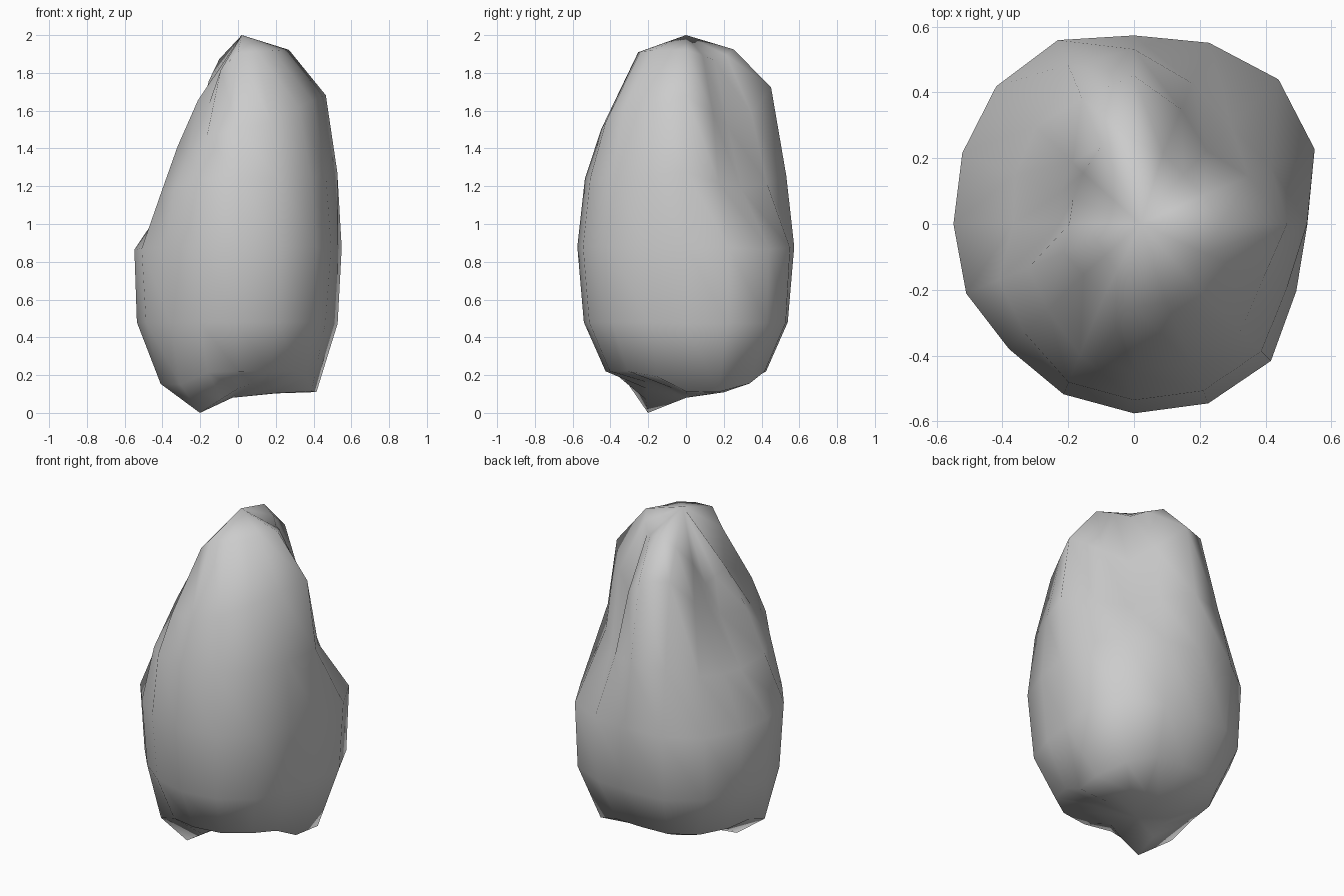
import bpy, bmesh
from math import cos, sin, exp, radians

if "Cube" in bpy.data.objects:
    bpy.data.objects.remove(bpy.data.objects["Cube"])

SEG = 16
# Vertical profile from top to bottom: height, scale of the outline
profile = [(1.92, .44), (1.65, .78), (1.25, .93), (.88, 1), (.48, .94), (.22, .74), (.11, .36)]
# Bulges and flats of the plan outline: angle, width, amount
bulges = [(45, 25, .075), (128, 30, .04), (-8, 22, -.045), (225, 22, -.03), (300, 28, .02)]
# Knocks: angle, width, ring level, level width, push outward, push upward
knocks = [
    (45, 25, 1.2, 1.2, -.19, -.14),    # hollow at back right
    (42, 32, 2, .6, -.06, .02),
    (160, 38, 1.3, 1.1, -.23, -.16),   # cliff on the left
    (195, 50, 0, .7, 0, -.24),         # slope down from the peak
    (140, 30, 0, .5, 0, -.1),
    (248, 60, 1, .6, 0, -.15),         # long front shoulder
    (108, 24, 1, .6, .01, .1),         # back shoulder
    (118, 22, 1.3, .8, -.06, 0),
    (205, 27, 1.5, .9, -.06, -.09),    # left front slope
    (228, 20, .5, .7, -.03, -.1),
    (0, 15, 0, .5, .035, 0),           # ridge beside the peak
    (-2, 18, 1.4, .8, .07, .04),       # upright right flank
    (15, 35, 5, .6, 0, -.11),          # right foot
    (225, 22, 6, .5, .09, -.11),       # left foot
    (215, 25, 5, .5, .03, -.07),
    (305, 35, 6, .5, 0, .05),          # raised underside
]


def near(angle, centre, width):
    """Flat-topped falloff around a direction, in degrees."""
    d = (angle - centre + 180) % 360 - 180
    return exp(-(d / width) ** 4)


def surface_point(level, angle):
    z, scale = profile[level]
    r = scale * (.57 + sum(m * near(angle, c, w) for c, w, m in bulges))
    for c, w, lev, lw, out, up in knocks:
        f = near(angle, c, w) * exp(-((level - lev) / lw) ** 2)
        r += out * f
        z += up * f
    a = radians(angle)
    return r * cos(a), r * sin(a), max(z, 0)


# Rings of the boulder
bm = bmesh.new()
rings = [[bm.verts.new(surface_point(k, 360 * i / SEG)) for i in range(SEG)]
         for k in range(len(profile))]
peak = bm.verts.new((.02, 0, 2))
base = bm.verts.new((-.03, 0, .08))

# Skin between rings, closed by the peak and the underside
for i in range(SEG):
    j = (i + 1) % SEG
    for up, low in zip(rings, rings[1:]):
        bm.faces.new((up[i], low[i], low[j], up[j]))
    bm.faces.new((peak, rings[0][i], rings[0][j]))
    bm.faces.new((base, rings[-1][j], rings[-1][i]))
bmesh.ops.recalc_face_normals(bm, faces=bm.faces)
for f in bm.faces:
    f.smooth = True

mesh = bpy.data.meshes.new("boulder")
bm.to_mesh(mesh)
bm.free()
boulder = bpy.data.objects.new("boulder", mesh)
bpy.context.collection.objects.link(boulder)
